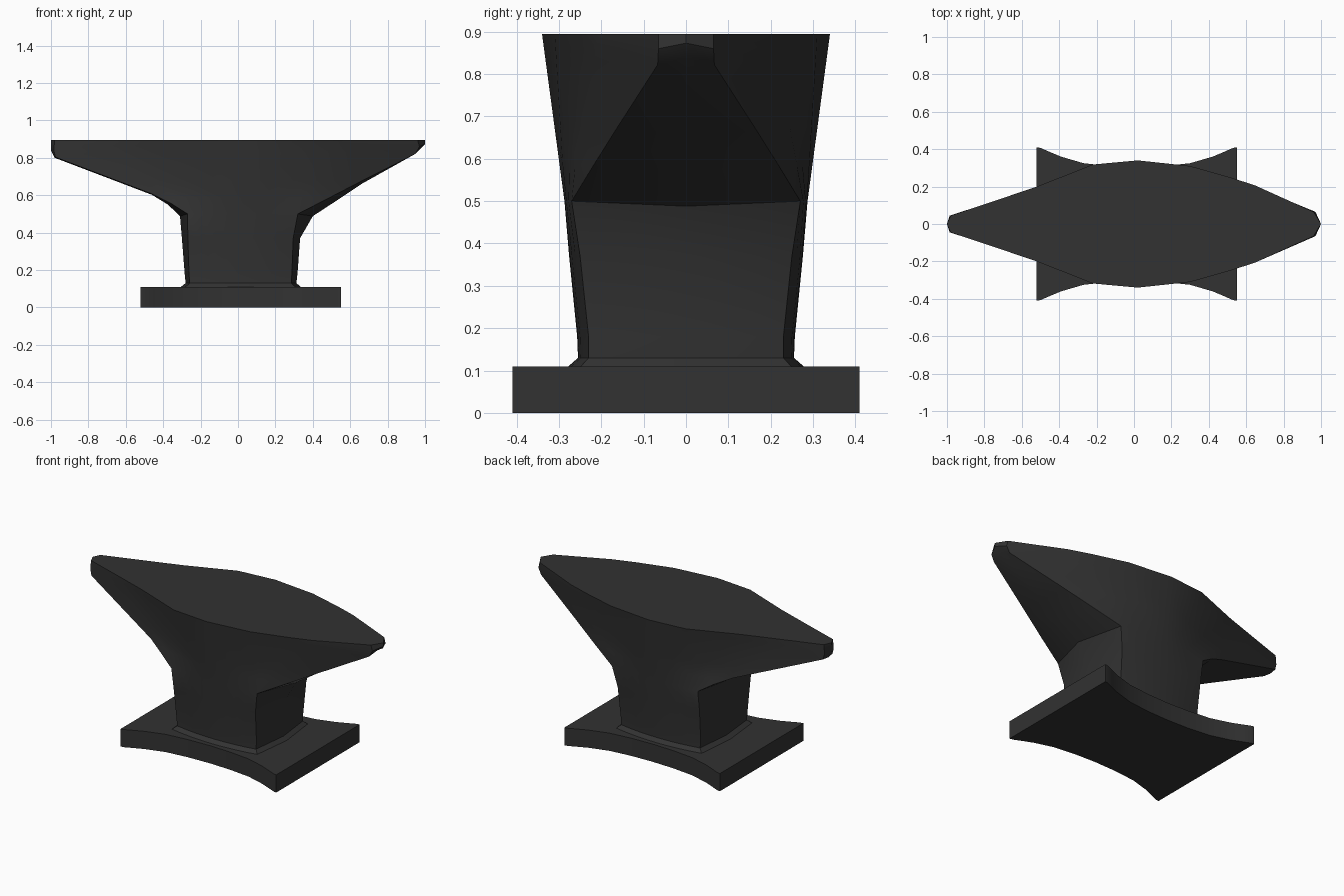
import bpy, bmesh

if "Cube" in bpy.data.objects:
    bpy.data.objects.remove(bpy.data.objects["Cube"])

iron = bpy.data.materials.new("dark_iron")
iron.diffuse_color = (0.032, 0.032, 0.032, 1)
iron.use_nodes = True
iron.node_tree.nodes["Principled BSDF"].inputs["Base Color"].default_value = iron.diffuse_color


def full(half):
    """Close a half outline (first and last point on y = 0) by mirroring in y."""
    return half + [(x, -y, z) for x, y, z in half[-2:0:-1]]


def loft(name, rings):
    bm = bmesh.new()
    loops = [[bm.verts.new(p) for p in r] for r in rings]
    n = len(loops[0])
    for a, b in zip(loops, loops[1:]):
        for i in range(n):
            j = (i + 1) % n
            bm.faces.new((a[i], a[j], b[j], b[i]))
    bm.faces.new(loops[0])
    bm.faces.new(loops[-1][::-1])
    bmesh.ops.recalc_face_normals(bm, faces=bm.faces[:])
    mesh = bpy.data.meshes.new(name)
    bm.to_mesh(mesh)
    bm.free()
    mesh.materials.append(iron)
    ob = bpy.data.objects.new(name, mesh)
    bpy.context.collection.objects.link(ob)
    bpy.ops.object.select_all(action='DESELECT')
    ob.select_set(True)
    bpy.context.view_layer.objects.active = ob
    bpy.ops.object.shade_smooth_by_angle(angle=0.5)
    return ob


# Body: working face at the top, horns, waist and foot fillet
TOP = 0.895
face_sides = [(.65, .205), (.52, .248), (.3, .31), (.02, .34),
              (-.22, .318), (-.52, .2), (-.8, .105)]
top = [(1, 0, TOP), (.96, .065, TOP)] + [(x, y, TOP) for x, y in face_sides] \
    + [(-.98, .045, TOP), (-1, 0, TOP)]


def waist(z, xr, cr, xl, cl, yc, ym, zr=None):
    """Waist section: end centres xr/xl, corners cr/cl at yc, bulging to ym."""
    pts = [(xr, 0, zr or z)]
    for i in range(9):
        t = i / 8
        pts.append((cr + (cl - cr) * t, yc + (ym - yc) * 4 * t * (1 - t), z))
    return pts + [(xl, 0, zr or z)]


mid = waist(.5, .4, .32, -.31, -.27, .27, .287, .488)


def horn(t, right, corner_r, corner_l, left):
    """Section between top and waist; horn ends given, flanks interpolated."""
    sides = [tuple(a + (b - a) * t for a, b in zip(p, q))
             for p, q in zip(top[2:-2], mid[2:-2])]
    return [(right[0], 0, right[1]), corner_r] + sides + [corner_l, (left[0], 0, left[1])]


sections = [
    top,
    horn(.08, (1, .873), (.97, .065, .86), (-.985, .045, .84), (-1, .84)),
    horn(.16, (.96, .838), (.95, .067, .822), (-.975, .048, .803), (-.98, .80)),
    horn(.55, (.66, .66), (.64, .168, .665), (-.46, .2, .607), (-.46, .602)),
    horn(.78, (.53, .573), (.48, .22, .582), (-.36, .24, .557), (-.375, .55)),
    mid,
    waist(.37, .332, .295, -.3, -.268, .25, .276),
    waist(.18, .318, .288, -.285, -.262, .23, .257),
    waist(.13, .312, .285, -.28, -.258, .23, .255),
    waist(.108, .338, .308, -.308, -.283, .25, .28),
]
loft("anvil_body", [full(s) for s in sections])

# Base plate with flared corners and hollowed long sides
edge = [(.55, 0), (.55, .41), (.53, .407), (.48, .385), (.42, .36), (.3, .325), (.16, .31),
        (.02, .305), (-.13, .31), (-.27, .325), (-.39, .36), (-.45, .385), (-.5, .407),
        (-.52, .41), (-.52, 0)]
loft("base_plate", [full([(x, y, z) for x, y in edge]) for z in (.11, 0)])
